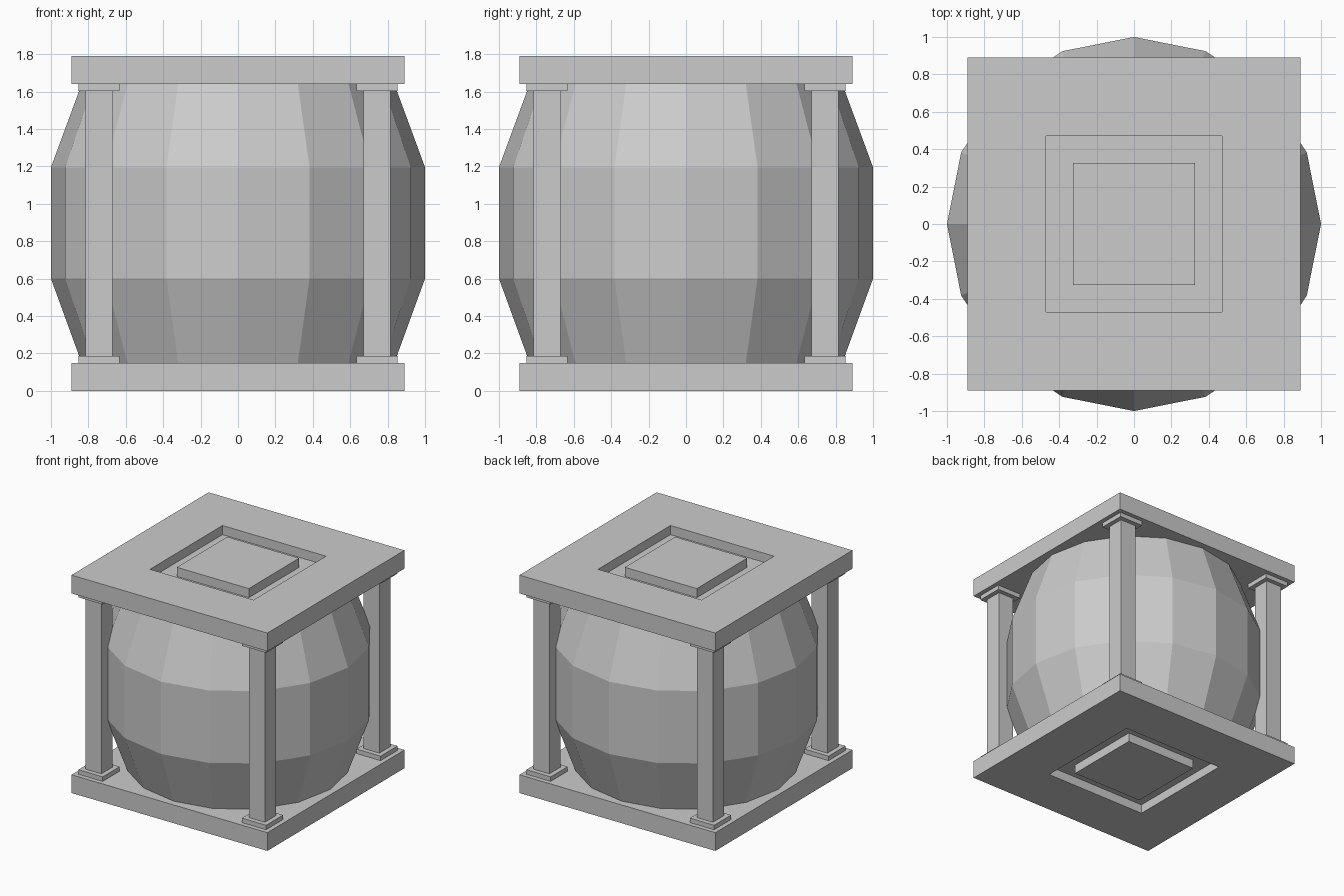
import bpy, bmesh, math
from mathutils import Matrix

if "Cube" in bpy.data.objects:
    bpy.data.objects.remove(bpy.data.objects["Cube"])

HEIGHT = 1.79      # overall height
PLATE = 0.15       # plate thickness
HALF = 0.89        # plate half width


def finish(name, bm):
    bmesh.ops.recalc_face_normals(bm, faces=bm.faces[:])
    mesh = bpy.data.meshes.new(name)
    bm.to_mesh(mesh)
    bm.free()
    obj = bpy.data.objects.new(name, mesh)
    bpy.context.collection.objects.link(obj)
    return obj


def add_box(bm, x, y, z0, z1, half):
    m = Matrix.Translation((x, y, (z0 + z1) / 2)) @ Matrix.Diagonal((2 * half, 2 * half, z1 - z0, 1))
    bmesh.ops.create_cube(bm, size=1, matrix=m)


def plate(name):
    # Square slab with a recess and a flush central stud on its outer face
    bm = bmesh.new()
    add_box(bm, 0, 0, 0, PLATE, HALF)
    face = max(bm.faces, key=lambda f: f.calc_center_median().z)
    size = HALF
    for half, dz in ((0.297, -0.075), (0.094, 0.075)):
        bmesh.ops.inset_region(bm, faces=[face], thickness=size - half)
        face = bmesh.ops.extrude_discrete_faces(bm, faces=[face])["faces"][0]
        bmesh.ops.translate(bm, verts=face.verts[:], vec=(0, 0, dz))
        size = half
    return finish(name, bm)


# Top and bottom plates
plate("top_plate").location.z = HEIGHT - PLATE
bottom = plate("bottom_plate")
bottom.rotation_euler.x = math.pi
bottom.location.z = PLATE

# Faceted barrel body
bm = bmesh.new()
rings = []
for r, z in ((0.836, PLATE), (1, 0.6), (1, 1.195), (0.836, HEIGHT - PLATE)):
    rings.append([bm.verts.new((r * math.cos(i * math.pi / 8), r * math.sin(i * math.pi / 8), z))
                  for i in range(16)])
for lower, upper in zip(rings, rings[1:]):
    for i in range(16):
        j = (i + 1) % 16
        bm.faces.new((lower[i], lower[j], upper[j], upper[i]))
bm.faces.new(rings[0])
bm.faces.new(rings[-1])
finish("barrel", bm)

# Corner pillars with foot and capital
for side_y, y in (("front", -0.743), ("back", 0.743)):
    for side_x, x in (("left", -0.743), ("right", 0.743)):
        bm = bmesh.new()
        add_box(bm, x, y, PLATE, 0.187, 0.11)
        add_box(bm, x, y, 0.187, HEIGHT - 0.187, 0.072)
        add_box(bm, x, y, HEIGHT - 0.187, HEIGHT - PLATE, 0.11)
        finish(f"{side_y}_{side_x}_pillar", bm)
